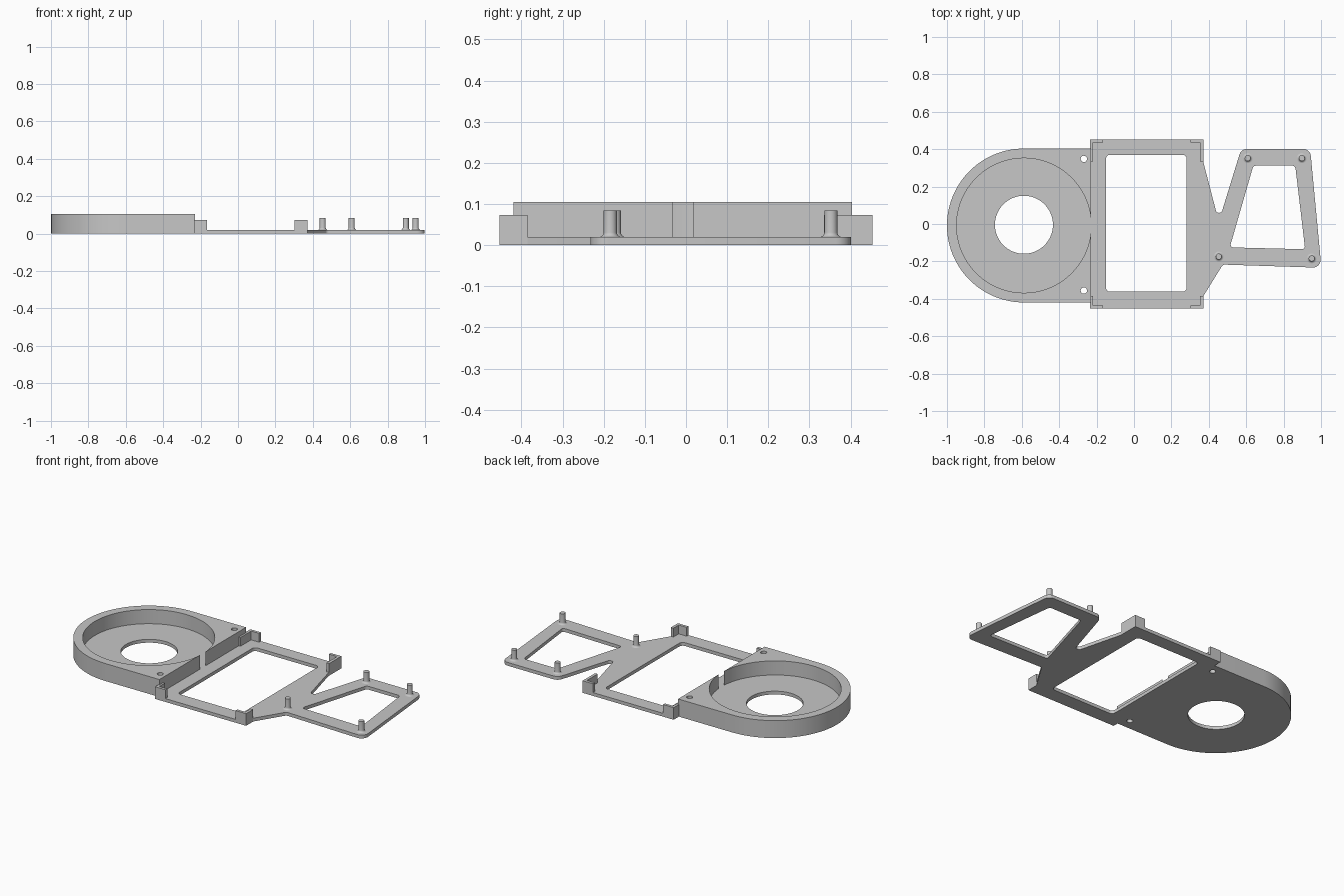
import bpy, bmesh, math
from mathutils import Vector

cube = bpy.data.objects.get("Cube")
if cube:
    bpy.data.objects.remove(cube, do_unlink=True)

grey = bpy.data.materials.new("plain grey")
grey.use_nodes = True
grey.diffuse_color = (0.57, 0.57, 0.57, 1)
grey.node_tree.nodes["Principled BSDF"].inputs["Base Color"].default_value = grey.diffuse_color

THICK = 0.02      # flat plate
CUP_TOP = 0.105
CUP_X, CUP_Y, CUP_EDGE = -0.5885, -0.008, -0.2294
LEFT, RIGHT, FRONT, BACK = -0.235, 0.371, -0.453, 0.453


def make(name, bm):
    bmesh.ops.recalc_face_normals(bm, faces=bm.faces)
    mesh = bpy.data.meshes.new(name)
    bm.to_mesh(mesh)
    bm.free()
    mesh.materials.append(grey)
    obj = bpy.data.objects.new(name, mesh)
    bpy.context.collection.objects.link(obj)
    return obj


def activate(obj):
    bpy.ops.object.select_all(action='DESELECT')
    obj.select_set(True)
    bpy.context.view_layer.objects.active = obj


def prism(name, points, z0, z1):
    bm = bmesh.new()
    low = [bm.verts.new((x, y, z0)) for x, y in points]
    high = [bm.verts.new((x, y, z1)) for x, y in points]
    bm.faces.new(low[::-1])
    bm.faces.new(high)
    for k in range(len(points)):
        bm.faces.new((low[k - 1], low[k], high[k], high[k - 1]))
    return make(name, bm)


def rounded(corners, steps=6):
    """Corners are (x, y, radius); each one becomes a tangent arc."""
    out = []
    for i, (x, y, r) in enumerate(corners):
        p = Vector((x, y))
        if r == 0:
            out.append(p)
            continue
        a = (Vector(corners[i - 1][:2]) - p).normalized()
        b = (Vector(corners[(i + 1) % len(corners)][:2]) - p).normalized()
        half = a.angle(b) / 2
        centre = p + (a + b).normalized() * (r / math.sin(half))
        start = p + a * (r / math.tan(half)) - centre
        end = p + b * (r / math.tan(half)) - centre
        for k in range(steps + 1):
            # Evenly spread directions between the two tangent points
            t, sweep = k / steps, math.pi - 2 * half
            spoke = start * math.sin((1 - t) * sweep) + end * math.sin(t * sweep)
            out.append(centre + spoke.normalized() * r)
    return out


def circle(x, y, r, n=24):
    return [(x + r * math.cos(math.tau * k / n), y + r * math.sin(math.tau * k / n))
            for k in range(n)]


def rect(x0, x1, y0, y1, r=0):
    return rounded([(x0, y0, r), (x1, y0, r), (x1, y1, r), (x0, y1, r)])


def cut(obj, points, z0=-0.1, z1=0.3):
    cutter = prism("cutter", points, z0, z1)
    cutter.hide_render = True
    mod = obj.modifiers.new("cut", 'BOOLEAN')
    mod.operation, mod.solver, mod.object = 'DIFFERENCE', 'EXACT', cutter
    activate(obj)
    bpy.ops.object.modifier_apply(modifier=mod.name)
    bpy.data.objects.remove(cutter, do_unlink=True)


def smooth(obj):
    activate(obj)
    bpy.ops.object.shade_smooth_by_angle(angle=math.radians(30))


# Round cup with a D-shaped outline; the recess just breaks through the flat wall
R = 0.4115
outline = [(CUP_EDGE, CUP_Y - R), (CUP_EDGE, CUP_Y + R)]
outline += [(CUP_X + R * math.cos(math.pi * (0.5 + k / 48)),
             CUP_Y + R * math.sin(math.pi * (0.5 + k / 48))) for k in range(49)]
cup = prism("round_cup", outline[::-1], 0, CUP_TOP)
cut(cup, circle(CUP_X, CUP_Y, 0.36, 96), THICK)
cut(cup, circle(CUP_X, CUP_Y + 0.004, 0.155, 64))
for side in (-1, 1):
    cut(cup, circle(-0.268, CUP_Y + 0.004 + side * 0.352, 0.017))
smooth(cup)

# Rectangular frame with a rounded window
frame = prism("frame_plate", rect(LEFT, RIGHT, FRONT, BACK), 0, THICK)
cut(frame, rect(-0.15, 0.282, -0.362, 0.37, 0.022))
smooth(frame)

# Corner brackets, longer along the sides at the back
WALL = 0.017
for side, x, sx in (("right", LEFT, 1), ("left", RIGHT, -1)):
    for end, y, sy, leg in (("front", FRONT, 1, 0.068), ("back", BACK, -1, 0.118)):
        ell = [(0, 0), (0.07, 0), (0.07, WALL), (WALL, WALL), (WALL, leg), (0, leg)]
        prism(f"{end}_{side}_bracket", [(x + sx * u, y + sy * v) for u, v in ell],
              THICK, 0.073)

# Tapered arm with a trapezoid window
arm = prism("arm_plate", rounded([
    (RIGHT, -0.385, 0), (0.475, -0.217, 0.02), (1.002, -0.234, 0.04),
    (0.942, 0.401, 0.04), (0.573, 0.401, 0.04), (0.468, 0.06, 0.015),
    (0.441, 0.06, 0.015), (RIGHT, 0.33, 0)]), 0, THICK)
cut(arm, rounded([(0.512, -0.125, 0.015), (0.915, -0.135, 0.015),
                  (0.862, 0.312, 0.02), (0.638, 0.312, 0.02)]))
smooth(arm)


# Standoff posts with a flared foot
def post(name, x, y, r=0.016, flare=0.011, n=24):
    profile = [(r + flare * (1 - math.sin(a)), THICK + flare * (1 - math.cos(a)))
               for a in (math.pi / 2 * k / 5 for k in range(6))] + [(r, 0.084)]
    bm = bmesh.new()
    rings = [[bm.verts.new((px, py, z)) for px, py in circle(x, y, rad, n)]
             for rad, z in profile]
    for low, high in zip(rings, rings[1:]):
        for k in range(n):
            bm.faces.new((low[k - 1], low[k], high[k], high[k - 1]))
    bm.faces.new(rings[-1])
    bm.faces.new(rings[0][::-1])
    smooth(make(name, bm))


for name, x, y in (("back_inner_post", 0.608, 0.352), ("back_outer_post", 0.897, 0.352),
                   ("front_inner_post", 0.453, -0.174), ("front_outer_post", 0.95, -0.184)):
    post(name, x, y)
